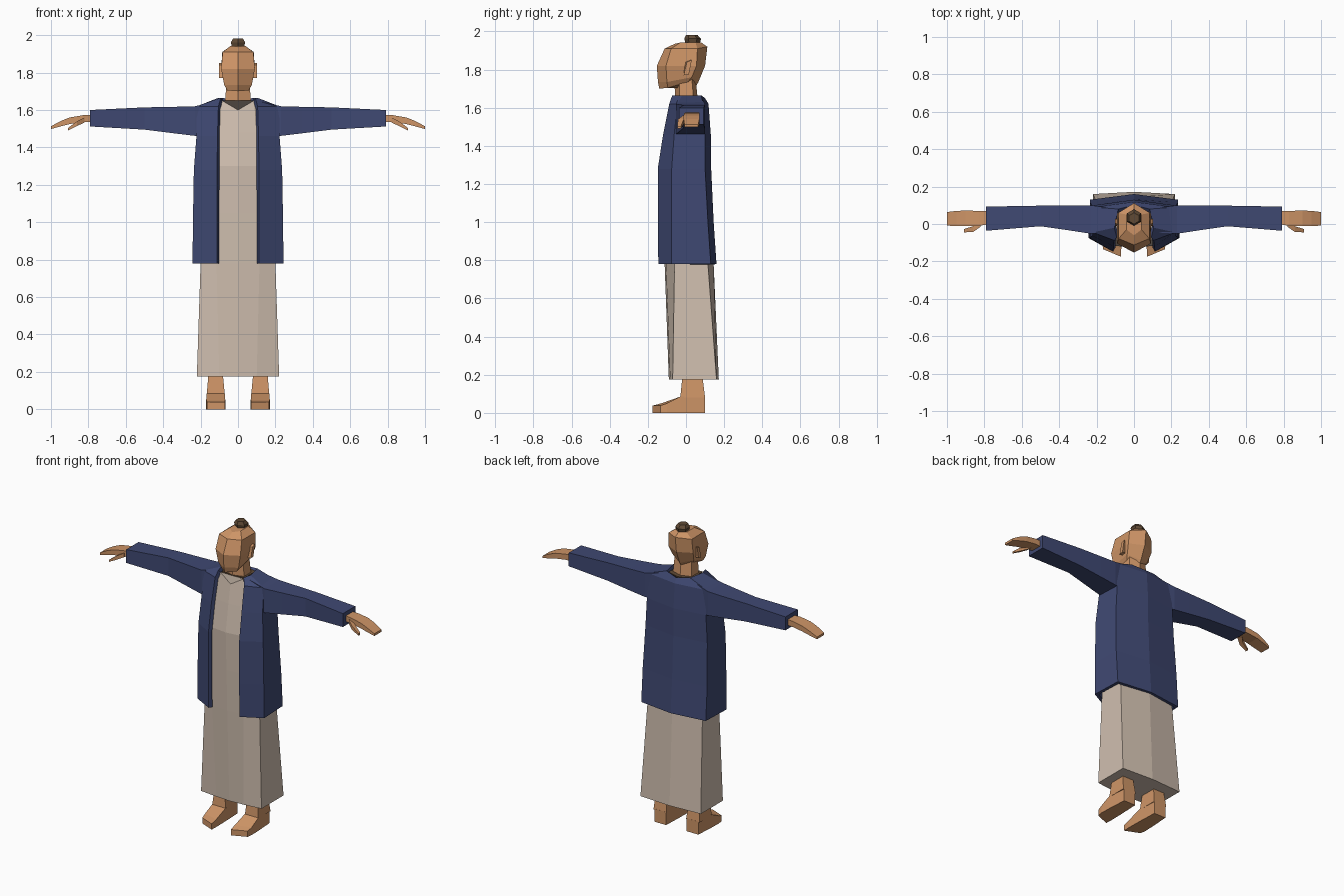
import bpy, bmesh, math


def material(name, rgb):
    m = bpy.data.materials.new(name)
    m.diffuse_color = (*rgb, 1)
    return m


SKIN = material("skin", (0.62, 0.30, 0.135))
NAVY = material("navy cloth", (0.050, 0.066, 0.170))
LINEN = material("beige linen", (0.63, 0.52, 0.43))
BROWN = material("dark brown", (0.115, 0.068, 0.036))


def loft(name, rings, mat, closed=True, caps=True):
    """Skin a list of equal-length point rings."""
    bm = bmesh.new()
    vs = [[bm.verts.new(p) for p in r] for r in rings]
    n = len(rings[0])
    for a, b in zip(vs, vs[1:]):
        for i in range(n if closed else n - 1):
            j = (i + 1) % n
            bm.faces.new((a[i], a[j], b[j], b[i]))
    if closed and caps:
        bm.faces.new(vs[0])
        bm.faces.new(vs[-1])
    bmesh.ops.recalc_face_normals(bm, faces=bm.faces)
    me = bpy.data.meshes.new(name)
    bm.to_mesh(me)
    bm.free()
    me.materials.append(mat)
    ob = bpy.data.objects.new(name, me)
    bpy.context.collection.objects.link(ob)
    return ob


def sym(z, *half):
    """Complete a right-half outline (front to back) with its mirror image."""
    pts = [(p[0], p[1], p[2] if len(p) > 2 else z) for p in half]
    return pts + [(-x, y, h) for x, y, h in reversed(pts) if x > 0]


def slab(x, y0, y1, z0, z1):
    """Rectangle across the x axis, for arm sections."""
    return [(x, y0, z0), (x, y1, z0), (x, y1, z1), (x, y0, z1)]


def pair(name, rings, mat):
    """Build a part on both sides."""
    for side, s in (("right", 1), ("left", -1)):
        loft(f"{side}_{name}", [[(s * x, y, z) for x, y, z in r] for r in rings], mat)


# Long inner robe with a V neckline
loft("robe", [
    sym(0.175, (0, -0.09), (0.10, -0.083), (0.22, -0.07), (0.22, 0.16), (0, 0.172)),
    sym(0.78, (0, -0.112), (0.115, -0.105), (0.20, -0.06), (0.20, 0.115), (0, 0.145)),
    sym(1.05, (0, -0.12), (0.115, -0.112), (0.20, -0.06), (0.20, 0.09), (0, 0.12)),
    sym(1.30, (0, -0.128), (0.11, -0.115), (0.195, -0.06), (0.20, 0.08), (0, 0.11)),
    sym(1.48, (0, -0.10), (0.10, -0.088), (0.18, -0.05), (0.18, 0.07), (0, 0.10)),
    sym(1.60, (0, -0.078), (0.085, -0.062, 1.65), (0.12, -0.03), (0.12, 0.06), (0, 0.09)),
], LINEN)

# Open coat, thickened inward
coat = loft("coat", [
    sym(0.78, (0.112, -0.145), (0.243, -0.075), (0.235, 0.13), (0, 0.16)),
    sym(1.00, (0.112, -0.148), (0.241, -0.076), (0.235, 0.115), (0, 0.145)),
    sym(1.28, (0.112, -0.148), (0.236, -0.075), (0.225, 0.10), (0, 0.132)),
    sym(1.46, (0.110, -0.120), (0.222, -0.062), (0.215, 0.10), (0, 0.130)),
    sym(1.62, (0.105, -0.088), (0.220, -0.045), (0.215, 0.09), (0, 0.118)),
    sym(1.665, (0.092, -0.072), (0.105, -0.02), (0.085, 0.08), (0, 0.10, 1.65)),
], NAVY, closed=False)
# make the outer side face outward before thickening
bm = bmesh.new()
bm.from_mesh(coat.data)
if sum(f.normal.dot(f.calc_center_median().xy.to_3d()) for f in bm.faces) < 0:
    bmesh.ops.reverse_faces(bm, faces=bm.faces)
bm.to_mesh(coat.data)
bm.free()
thick = coat.modifiers.new("thickness", 'SOLIDIFY')
thick.thickness = 0.024
thick.offset = -1

# Sleeves
pair("sleeve", [
    slab(0.12, -0.045, 0.085, 1.46, 1.645),
    slab(0.23, -0.052, 0.10, 1.462, 1.62),
    slab(0.34, -0.035, 0.10, 1.475, 1.617),
    slab(0.50, -0.012, 0.098, 1.495, 1.614),
    slab(0.79, -0.036, 0.093, 1.512, 1.60),
], NAVY)

# Hands and thumbs
pair("hand", [
    slab(0.77, 0.0, 0.068, 1.535, 1.575),
    slab(0.83, -0.01, 0.07, 1.535, 1.572),
    slab(0.90, -0.012, 0.072, 1.525, 1.56),
    slab(0.95, -0.012, 0.07, 1.512, 1.54),
    slab(1.00, -0.008, 0.064, 1.498, 1.513),
], SKIN)
pair("thumb", [
    slab(0.82, -0.015, 0.025, 1.533, 1.56),
    slab(0.86, -0.042, -0.012, 1.515, 1.54),
    slab(0.91, -0.045, -0.027, 1.49, 1.503),
], SKIN)

# Feet, from toe to heel, and ankles
def foot_ring(y_in, y_out, x0, x1, h):
    return [(x0, y_in, 0), (x1, y_out, 0), (x1, y_out, h), (x0, y_in, h)]


pair("foot", [
    foot_ring(-0.175, -0.135, 0.07, 0.165, 0.038),
    foot_ring(-0.13, -0.10, 0.068, 0.17, 0.05),
    foot_ring(-0.03, -0.03, 0.07, 0.168, 0.085),
    foot_ring(0.10, 0.10, 0.075, 0.16, 0.085),
], SKIN)
pair("ankle", [
    [(x0, y0, z), (x1, y0, z), (x1, y1, z), (x0, y1, z)]
    for x0, x1, y0, y1, z in ((0.071, 0.167, -0.03, 0.10, 0.08),
                              (0.082, 0.157, -0.018, 0.085, 0.20))
], SKIN)

# Dark undershirt at the neck opening
loft("undershirt", [
    sym(1.57, (0, -0.075), (0.08, -0.055), (0.085, 0.06), (0, 0.09)),
    sym(1.652, (0, -0.062), (0.082, -0.05), (0.082, 0.065), (0, 0.085)),
], BROWN)

# Neck and faceted head
loft("neck", [
    sym(1.64, (0, -0.058), (0.07, -0.035), (0.068, 0.04), (0, 0.062)),
    sym(1.76, (0, -0.06), (0.06, -0.035), (0.06, 0.03), (0, 0.05)),
], SKIN)
loft("head", [
    sym(1.70, (0, -0.14), (0.058, -0.095, 1.705), (0.062, 0.01, 1.735), (0, 0.045)),
    sym(1.735, (0, -0.147), (0.074, -0.10), (0.078, 0.03, 1.76), (0, 0.065)),
    sym(1.82, (0, -0.153), (0.09, -0.105), (0.09, 0.055), (0, 0.10)),
    sym(1.91, (0, -0.112), (0.082, -0.078), (0.084, 0.06), (0, 0.112, 1.92)),
    sym(1.942, (0, -0.06, 1.935), (0.04, -0.03), (0.04, 0.05), (0, 0.08)),
], SKIN)
pair("ear", [
    [(x, -0.012, 1.77), (x, 0.015, 1.775), (x, y, 1.85), (x, y - 0.025, 1.84)]
    for x, y in ((0.08, 0.02), (0.102, 0.03))
], SKIN)

# Hair bun: hexagonal tapered knot
loft("hair_bun", [
    [(r * math.cos(math.pi * (k / 3 + 1 / 6)),
      cy + r * math.sin(math.pi * (k / 3 + 1 / 6)), z) for k in range(6)]
    for r, cy, z in ((0.036, 0.035, 1.93), (0.044, 0.035, 1.962), (0.03, 0.03, 1.982))
], BROWN)
